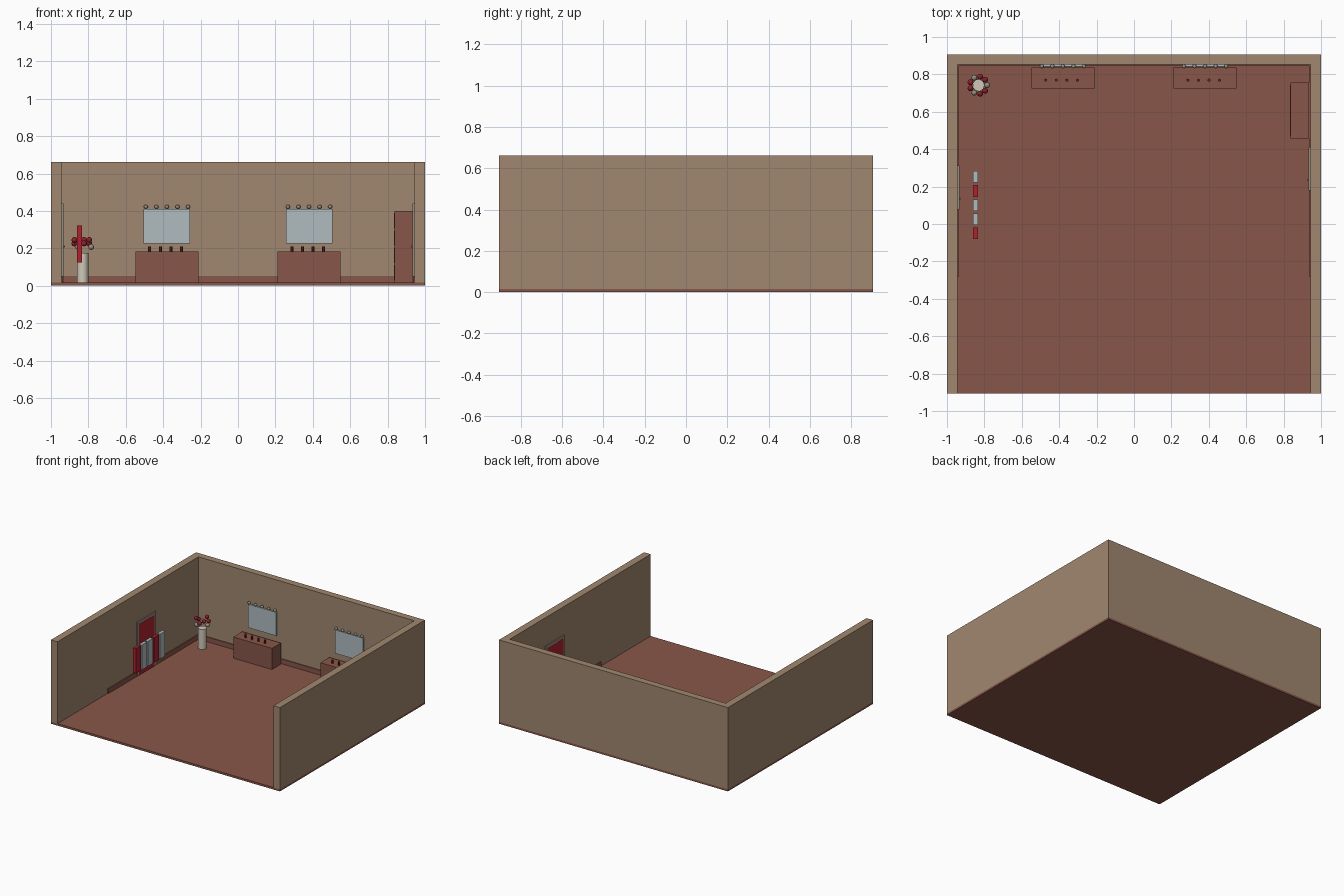
import bpy
import math

if "Cube" in bpy.data.objects:
    bpy.data.objects.remove(bpy.data.objects["Cube"])


def material(name, r, g, b):
    m = bpy.data.materials.new(name)
    lin = [((c / 255 + 0.055) / 1.055) ** 2.4 for c in (r, g, b)]
    m.diffuse_color = (*lin, 1)
    m.use_nodes = True
    m.node_tree.nodes["Principled BSDF"].inputs["Base Color"].default_value = m.diffuse_color
    return m


TAN = material("tan_wall", 160, 135, 111)
BROWN = material("red_brown", 136, 86, 73)
RED = material("red", 172, 34, 46)
DARK_RED = material("dark_red", 140, 32, 44)
MAROON = material("maroon", 100, 38, 36)
GLASS = material("pale_blue_grey", 176, 188, 192)
CREAM = material("cream", 208, 200, 185)
STONE = material("stone_grey", 150, 142, 126)
FLOOR = 0.016


def finish(name, mat, smooth=False):
    o = bpy.context.object
    o.name = name
    o.data.materials.append(mat)
    if smooth:
        bpy.ops.object.shade_smooth_by_angle()
    return o


def box(name, x, y, z, mat):
    """Box from (low, high) pairs on each axis."""
    bpy.ops.mesh.primitive_cube_add(size=1)
    o = finish(name, mat)
    o.location = [(a + b) / 2 for a, b in (x, y, z)]
    o.scale = [abs(b - a) for a, b in (x, y, z)]
    return o


def cylinder(name, loc, radius, height, mat, sides=16):
    bpy.ops.mesh.primitive_cylinder_add(
        vertices=sides, radius=radius, depth=height,
        location=(loc[0], loc[1], loc[2] + height / 2))
    return finish(name, mat, True)


def ball(name, loc, radius, mat):
    bpy.ops.mesh.primitive_uv_sphere_add(
        segments=16, ring_count=10, radius=radius, location=loc)
    return finish(name, mat, True)


# Room shell
box("floor", (-1, 1), (-0.905, 0.905), (0, FLOOR), BROWN)
box("back_wall", (-1, 1), (0.852, 0.905), (FLOOR, 0.662), TAN)
box("back_baseboard", (-0.943, 0.943), (0.845, 0.852), (FLOOR, 0.053), BROWN)
for s, side in ((-1, "left"), (1, "right")):
    box(side + "_wall", (s * 0.943, s), (-0.905, 0.852), (FLOOR, 0.662), TAN)
    box(side + "_baseboard", (s * 0.943, s * 0.936), (-0.28, 0.845),
        (FLOOR, 0.053), BROWN)

# Doors with frames, one on each side wall
for s, y, side in ((-1, 0.195, "left"), (1, 0.295, "right")):
    for e in (-1, 1):
        box(side + "_door_jamb", (s * 0.943, s * 0.934),
            (y + e * 0.117, y + e * 0.097), (FLOOR, 0.44), STONE)
    box(side + "_door_header", (s * 0.943, s * 0.934),
        (y - 0.097, y + 0.097), (0.42, 0.44), STONE)
    box(side + "_door_panel", (s * 0.943, s * 0.9335),
        (y - 0.097, y + 0.097), (FLOOR, 0.42), RED)
    ball(side + "_door_knob", (s * 0.932, y - 0.06, 0.21), 0.006, STONE)

# Vanity stations: counter, bottles, mirror and bulbs
for cx in (-0.38, 0.38):
    box("counter", (cx - 0.169, cx + 0.169), (0.725, 0.837),
        (FLOOR, 0.183), BROWN)
    for i in range(4):
        cylinder("bottle", (cx - 0.092 + i * 0.0565, 0.769, 0.183),
                 0.008, 0.027, MAROON, 12)
    box("mirror", (cx - 0.124, cx + 0.124), (0.842, 0.852),
        (0.225, 0.41), GLASS)
    for i in range(5):
        ball("mirror_bulb", (cx - 0.113 + i * 0.0565, 0.843, 0.422),
             0.011, STONE)

# Cabinet with drawer fronts against the right wall
box("cabinet", (0.838, 0.936), (0.457, 0.757), (FLOOR, 0.40), BROWN)
for i in range(4):
    z = 0.03 + i * 0.092
    box("drawer_front", (0.833, 0.838), (0.472, 0.742), (z, z + 0.082), BROWN)

# Vase with a ring of blossoms
VX, VY = -0.831, 0.742
cylinder("vase", (VX, VY, FLOOR), 0.031, 0.158, CREAM, 20)
for i in range(9):
    a = math.radians(40 * i)
    ball("blossom", (VX + 0.046 * math.cos(a), VY + 0.046 * math.sin(a),
                     0.207 + 0.019 * (i % 3)),
         0.0155, STONE if i % 3 == 0 else DARK_RED)

# Row of hanging costumes in front of the left door
for i, mat in enumerate((RED, GLASS, GLASS, RED, GLASS)):
    y = -0.05 + i * 0.0755
    box("hanging_costume", (-0.86, -0.835), (y - 0.031, y + 0.031),
        (0.125, 0.322), mat)
